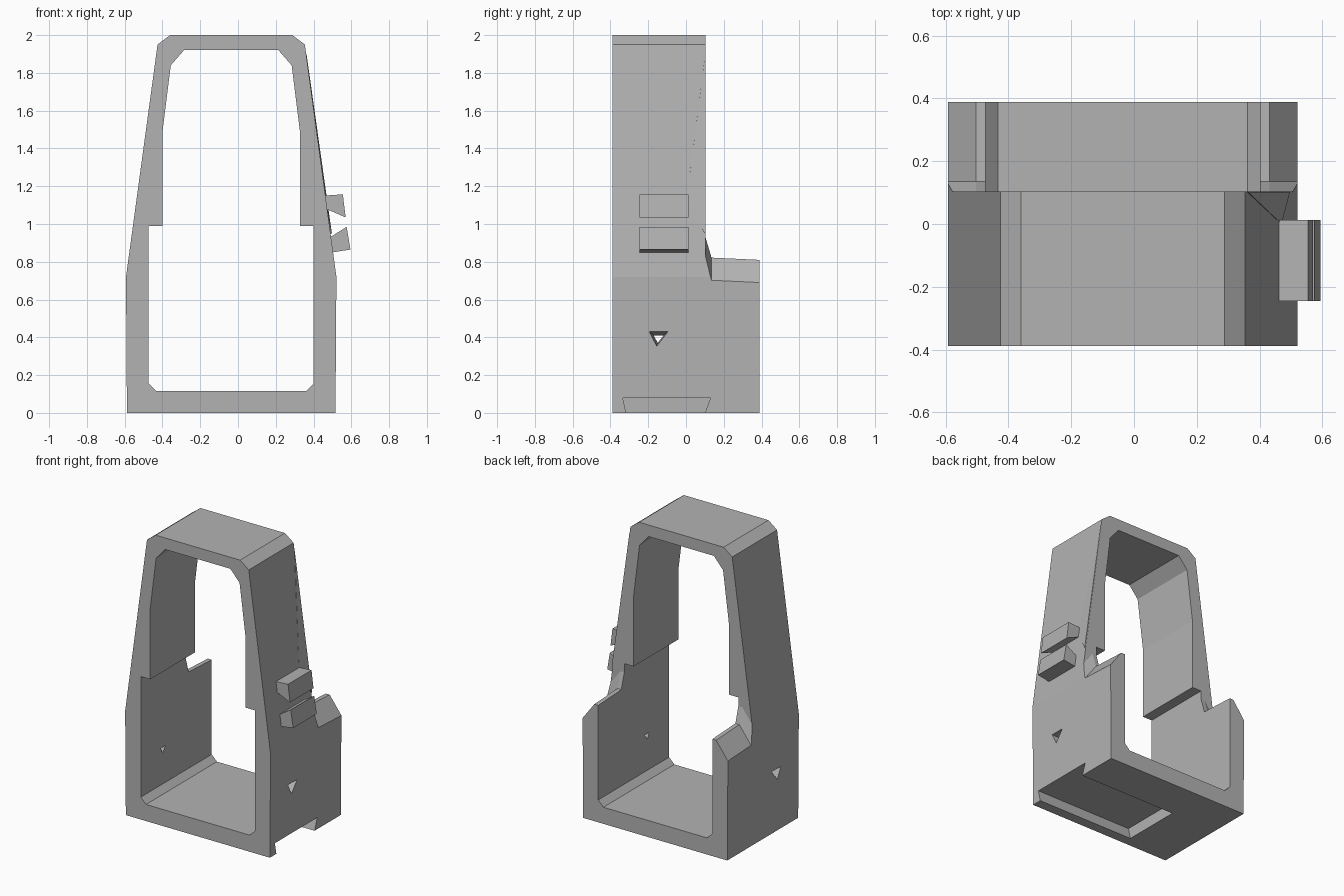
import bpy
import bmesh

cube = bpy.data.objects.get("Cube")
if cube:
    bpy.data.objects.remove(cube, do_unlink=True)

grey = bpy.data.materials.new("plain grey")
grey.use_nodes = True
colour = (0.45, 0.45, 0.45, 1)
grey.diffuse_color = colour
grey.node_tree.nodes["Principled BSDF"].inputs["Base Color"].default_value = colour


def loft(name, rings):
    """Skin matching rings of points and cap both ends."""
    bm = bmesh.new()
    loops = [[bm.verts.new(p) for p in ring] for ring in rings]
    n = len(loops[0])
    for a, b in zip(loops, loops[1:]):
        for i in range(n):
            j = (i + 1) % n
            bm.faces.new((a[i], a[j], b[j], b[i]))
    bm.faces.new(loops[0])
    bm.faces.new(loops[-1])
    bmesh.ops.recalc_face_normals(bm, faces=bm.faces)
    mesh = bpy.data.meshes.new(name)
    bm.to_mesh(mesh)
    bm.free()
    mesh.materials.append(grey)
    obj = bpy.data.objects.new(name, mesh)
    bpy.context.collection.objects.link(obj)
    return obj


def prism(name, profile, y0, y1):
    """Extrude an x-z profile along y."""
    return loft(name, [[(x, y, z) for x, z in profile] for y in (y0, y1)])


def cut(target, cutter):
    cutter.hide_render = True
    mod = target.modifiers.new("cut", 'BOOLEAN')
    mod.operation = 'DIFFERENCE'
    mod.solver = 'EXACT'
    mod.object = cutter
    bpy.context.view_layer.objects.active = target
    bpy.ops.object.modifier_apply(modifier=mod.name)
    bpy.data.objects.remove(cutter, do_unlink=True)


# The frame is symmetric about a line slightly left of the origin
MID = -0.036


def mirrored(half):
    """Complete a profile given as (half width, z) from bottom to top."""
    return ([(MID + w, z) for w, z in half]
            + [(MID - w, z) for w, z in reversed(half)])


# Frame body and its opening
frame = prism("frame", mirrored([(0.552, 0), (0.557, 0.72), (0.39, 1.95), (0.324, 2)]),
              -0.388, 0.388)
cut(frame, prism("opening", mirrored([
    (0.397, 0.115), (0.437, 0.155), (0.437, 0.99), (0.365, 0.99),
    (0.365, 1.48), (0.32, 1.84), (0.25, 1.92)]), -0.6, 0.6))

# Rear relief, leaving low rear walls with sloped tops and a filleted root
relief = mirrored([(0.467, 0.81), (0.557, 0.69), (0.647, 0.57), (0.647, 2.2)])
cut(frame, loft("rear_relief", [
    [(x, y, z + lift if z < 2 else z) for x, z in relief]
    for y, lift in ((0.103, 0.12), (0.135, 0.012), (0.388, 0), (0.6, -0.008))]))

# Dovetail slot under the base, open on one side
slot = [(-0.31, -0.03), (-0.335, 0.08), (0.13, 0.08), (0.09, -0.03)]
cut(frame, loft("slot", [[(x, y, z) for y, z in slot] for x in (-0.235, 0.7)]))

# Tapered triangular holes through both side walls
triangle = [(-0.05, 0.043), (0.05, 0.043), (-0.01, -0.035)]
for side in (-1, 1):
    cut(frame, loft("hole", [
        [(MID + side * w, -0.145 + y * s, 0.388 + z * s) for y, z in triangle]
        for w, s in ((0.40, 0.36), (0.57, 1.05))]))

# Pair of clips on the side wall
clips = {
    "upper_clip": [(0.45, 1.15), (0.555, 1.157), (0.57, 1.035), (0.455, 1.085)],
    "lower_clip": [(0.48, 0.925), (0.575, 0.985), (0.595, 0.865), (0.49, 0.848)],
}
for name, profile in clips.items():
    prism(name, profile, -0.245, 0.012)

# Shallow rib along the rear edge of the side wall
loft("side_rib", [
    [(0.34, 0.1, 1.9), (0.45, 0, 1.1), (0.47, 0.1, 0.95)],
    [(0.363, 0.102, 1.9), (0.47, 0, 1.1), (0.497, 0.102, 0.95)]])
